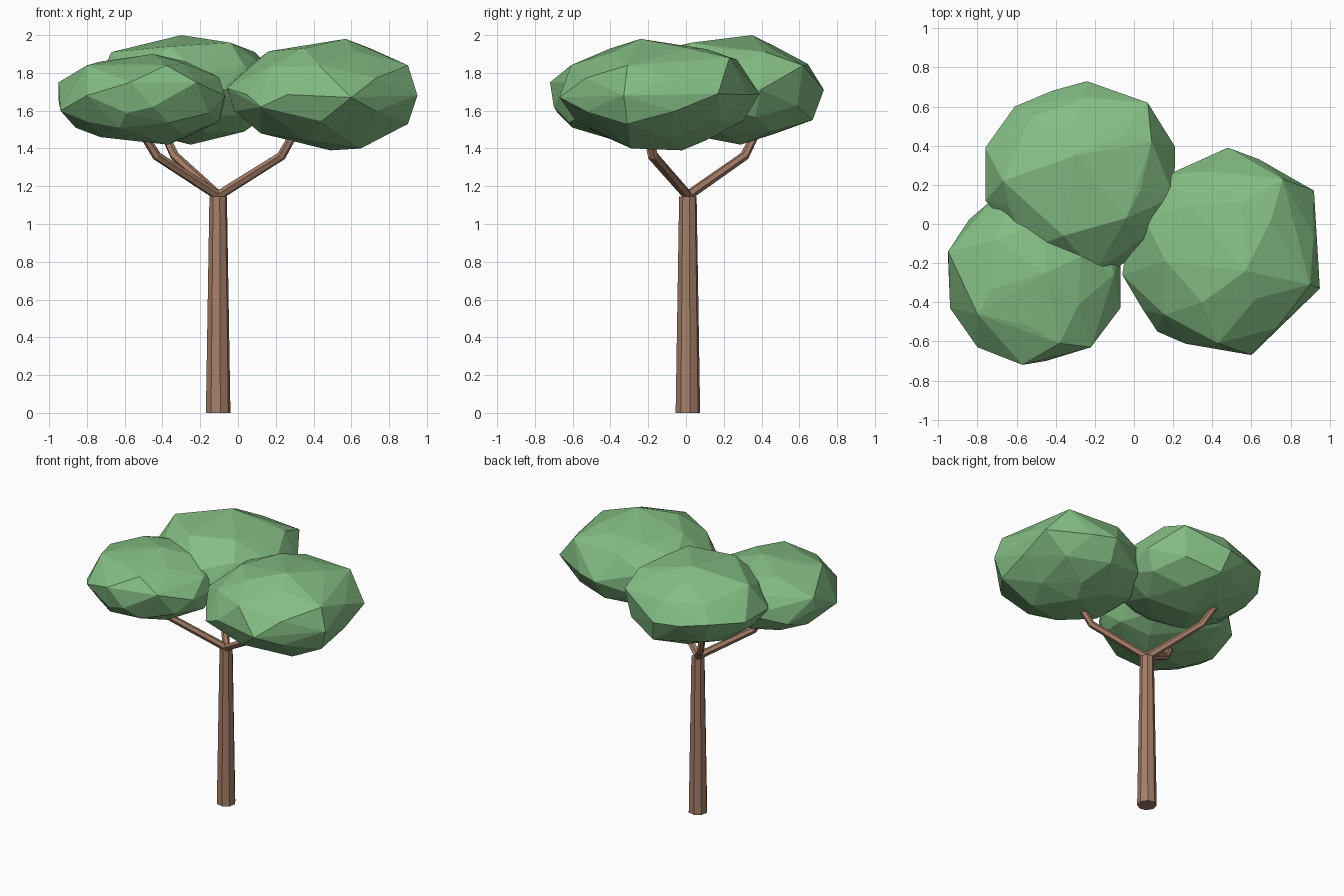
import bpy, bmesh
from math import radians
from mathutils import Vector, Euler, Matrix

cube = bpy.data.objects.get("Cube")
if cube:
    bpy.data.objects.remove(cube, do_unlink=True)


def make_material(name, colour):
    mat = bpy.data.materials.new(name)
    mat.use_nodes = True
    mat.diffuse_color = colour
    mat.node_tree.nodes["Principled BSDF"].inputs["Base Color"].default_value = colour
    return mat


bark = make_material("bark brown", (0.38, 0.21, 0.14, 1))
leaves = make_material("leaf green", (0.23, 0.51, 0.23, 1))


def add_object(name, bm, material):
    mesh = bpy.data.meshes.new(name)
    bm.to_mesh(mesh)
    bm.free()
    mesh.materials.append(material)
    obj = bpy.data.objects.new(name, mesh)
    bpy.context.collection.objects.link(obj)
    return obj


def add_canopy(name, centre, radii, turn, corners):
    """Flattened faceted ball whose nearest vertices are pulled to the given corners."""
    centre, radii = Vector(centre), Vector(radii)
    ball = bmesh.new()
    bmesh.ops.create_icosphere(ball, subdivisions=2, radius=0.96)
    rotation = Euler((0, radians(-31.7), radians(turn))).to_matrix()
    free = [rotation @ v.co for v in ball.verts]
    ball.free()
    pulled = []
    for corner in corners:
        offset = Vector(corner) - centre
        target = Vector(a / b for a, b in zip(offset, radii))
        nearest = min(free, key=lambda p: (p - target).length)
        free.remove(nearest)
        pulled.append(target)

    # Wrap the adjusted points in a clean faceted skin
    bm = bmesh.new()
    for point in free + pulled:
        bm.verts.new(centre + Vector(a * b for a, b in zip(point, radii)))
    bmesh.ops.convex_hull(bm, input=bm.verts)
    loose = [v for v in bm.verts if not v.link_faces]
    bmesh.ops.delete(bm, geom=loose, context='VERTS')
    bmesh.ops.recalc_face_normals(bm, faces=bm.faces)
    return add_object(name, bm, leaves)


def add_branch(name, kink, tip):
    """Bent, tapering six-sided branch that starts at the top of the trunk."""
    curve = bpy.data.curves.new(name, 'CURVE')
    curve.dimensions = '3D'
    curve.bevel_depth = 0.026
    curve.bevel_resolution = 1
    curve.use_fill_caps = True
    spline = curve.splines.new('POLY')
    spline.use_smooth = False
    spline.points.add(2)
    path = [(FORK, 1.0), (kink, 0.95), (tip, 0.8)]
    for point, (place, size) in zip(spline.points, path):
        point.co = (*place, 1)
        point.radius = size
    curve.materials.append(bark)
    obj = bpy.data.objects.new(name, curve)
    bpy.context.collection.objects.link(obj)
    bpy.ops.object.select_all(action='DESELECT')
    obj.select_set(True)
    bpy.context.view_layer.objects.active = obj
    bpy.ops.object.convert(target='MESH')


# Trunk
HEIGHT = 1.145
FORK = (-0.105, 0.01, 1.15)
trunk = bmesh.new()
bmesh.ops.create_cone(
    trunk, cap_ends=True, segments=8, radius1=0.066, radius2=0.047, depth=HEIGHT,
    matrix=Matrix.Translation((FORK[0], FORK[1], HEIGHT / 2))
    @ Matrix.Rotation(radians(10), 4, 'Z'))
add_object("trunk", trunk, bark)

# Branches
add_branch("right_branch", (-0.43, -0.18, 1.36), (-0.53, -0.22, 1.52))
add_branch("back_branch", (-0.335, 0.31, 1.36), (-0.41, 0.39, 1.52))
add_branch("left_branch", (0.23, -0.17, 1.36), (0.32, -0.21, 1.52))

# Canopies
add_canopy(
    "right_canopy", (-0.5, -0.25, 1.66), (0.48, 0.48, 0.245), 20,
    [(-0.95, -0.14, 1.75), (-0.94, -0.43, 1.6), (-0.8, -0.63, 1.68),
     (-0.57, -0.72, 1.75), (-0.22, -0.63, 1.75), (-0.07, -0.43, 1.68),
     (-0.8, -0.46, 1.84), (-0.38, -0.61, 1.84), (-0.45, -0.25, 1.9),
     (-0.63, -0.6, 1.51), (-0.86, -0.2, 1.51), (-0.37, -0.3, 1.42),
     (-0.45, -0.7, 1.62), (-0.76, 0.08, 1.7)])
add_canopy(
    "back_canopy", (-0.25, 0.23, 1.71), (0.51, 0.5, 0.285), 110,
    [(-0.3, 0.35, 2), (-0.67, 0.22, 1.91), (-0.04, 0.03, 1.96),
     (-0.36, -0.06, 1.94), (0.09, 0.42, 1.91), (0.07, 0.62, 1.84),
     (-0.24, 0.73, 1.71), (-0.61, 0.6, 1.74), (-0.76, 0.39, 1.72),
     (-0.76, 0.12, 1.72), (-0.2, -0.25, 1.79), (-0.2, 0.67, 1.55),
     (-0.25, 0.29, 1.42)])
add_canopy(
    "left_canopy", (0.45, -0.14, 1.685), (0.52, 0.53, 0.295), 68,
    [(0.57, -0.24, 1.98), (0.6, -0.67, 1.67), (0.95, -0.33, 1.68),
     (0.9, -0.31, 1.84), (0.92, 0.17, 1.69), (0.43, -0.61, 1.84),
     (0.35, -0.4, 1.93), (0.12, -0.55, 1.62), (-0.06, -0.26, 1.72),
     (0.7, 0.02, 1.93), (0.76, 0.23, 1.88), (0.48, 0.39, 1.69),
     (0.9, -0.31, 1.53), (0.65, -0.29, 1.4), (0.49, -0.02, 1.39),
     (0.12, -0.25, 1.48), (0.37, 0.27, 1.87)])
